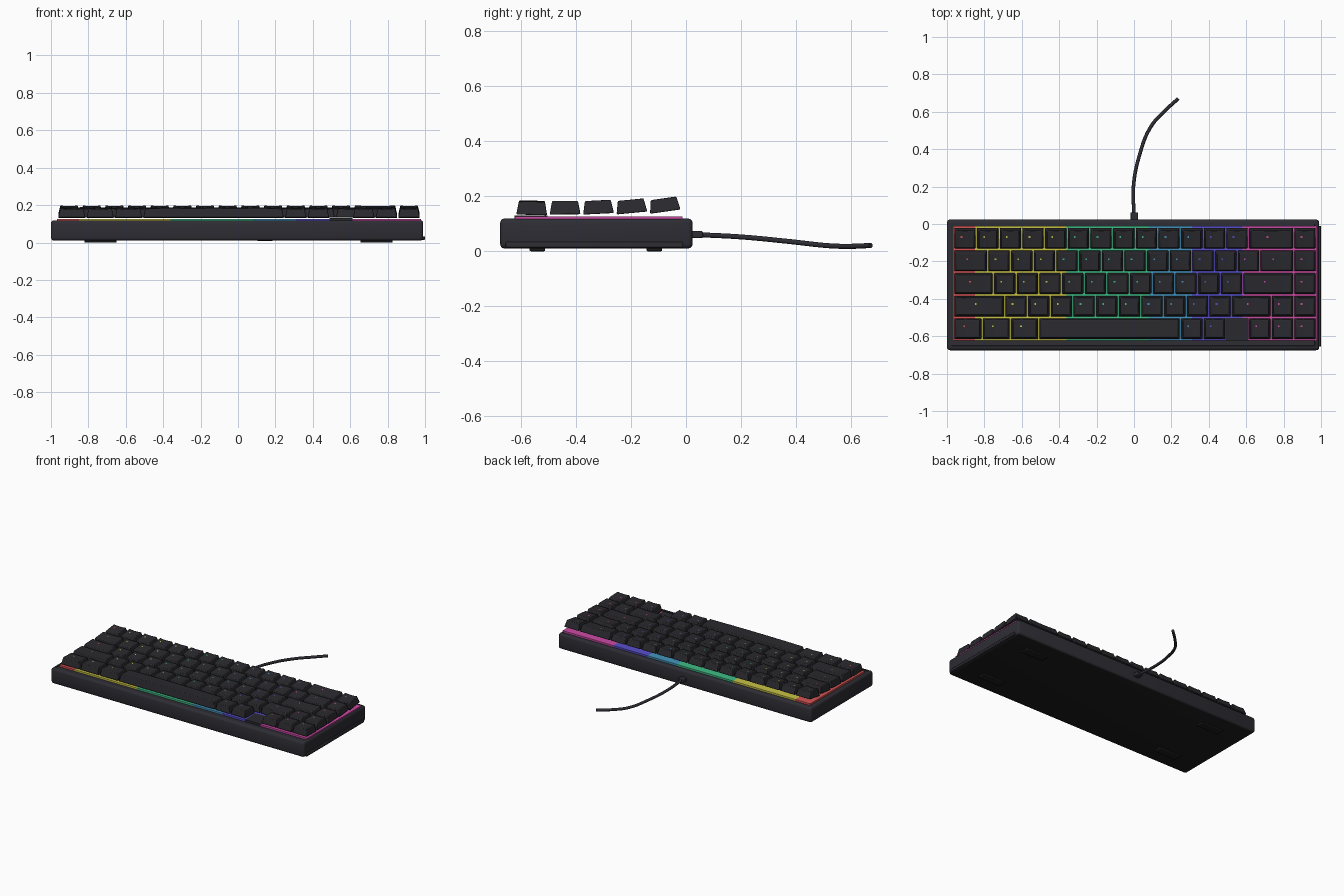
import bpy, bmesh
from math import radians
from mathutils import Matrix, Vector

cube = bpy.data.objects.get("Cube")
if cube:
    bpy.data.objects.remove(cube)


def material(name, rgb):
    m = bpy.data.materials.new(name)
    m.use_nodes = True
    m.diffuse_color = (*rgb, 1)
    m.node_tree.nodes["Principled BSDF"].inputs["Base Color"].default_value = (*rgb, 1)
    return m


CASE = material("charcoal case", (0.026, 0.026, 0.034))
KEY = material("dark keycap", (0.023, 0.023, 0.028))
BASE = material("black underside", (0.012, 0.012, 0.013))

# Backlight bands: name, right-hand limit in x, material
BANDS = [
    ("red", -0.85, material("red light", (0.68, 0.09, 0.09))),
    ("yellow", -0.36, material("yellow light", (0.58, 0.54, 0.06))),
    ("green", 0.08, material("green light", (0.05, 0.5, 0.24))),
    ("cyan", 0.31, material("cyan light", (0.06, 0.3, 0.52))),
    ("violet", 0.58, material("violet light", (0.1, 0.08, 0.6))),
    ("pink", 0.978, material("pink light", (0.6, 0.07, 0.37))),
]


def finish(bm, name, mats, bevel=0):
    bmesh.ops.recalc_face_normals(bm, faces=[f for f in bm.faces if f.material_index == 0])
    me = bpy.data.meshes.new(name)
    bm.to_mesh(me)
    bm.free()
    for m in mats:
        me.materials.append(m)
    ob = bpy.data.objects.new(name, me)
    bpy.context.collection.objects.link(ob)
    if bevel:
        mod = ob.modifiers.new("soft edges", "BEVEL")
        mod.width, mod.segments = bevel, 2
        mod.limit_method, mod.angle_limit = "ANGLE", radians(30)
    return ob


def box_mesh(lo, hi):
    bm = bmesh.new()
    lo, hi = Vector(lo), Vector(hi)
    bmesh.ops.create_cube(bm, size=1, matrix=Matrix.Translation((lo + hi) / 2)
                          @ Matrix.Diagonal((*(hi - lo), 1)))
    return bm


def box(name, lo, hi, mat, bevel=0):
    return finish(box_mesh(lo, hi), name, [mat], bevel)


# Case: rounded slab with a shallow tray in the top and a black underside
bm = box_mesh((-1, -0.675, 0.01), (0.99, 0.024, 0.119))
bmesh.ops.bevel(bm, geom=bm.edges[:], offset=0.016, segments=3, profile=0.5, affect="EDGES")
bm.normal_update()
top = max(bm.faces, key=lambda f: f.calc_center_median().z)
bmesh.ops.inset_region(bm, faces=[top], thickness=0.01)
bmesh.ops.inset_region(bm, faces=[top], thickness=0.002, depth=-0.004)
bm.normal_update()
under = min(bm.faces, key=lambda f: f.calc_center_median().z)
case = finish(bm, "case", [CASE, BASE])
for p in case.data.polygons:
    p.material_index = 1 if p.normal.z < -0.9 else 0

# Side trim and rubber feet
box("side_trim", (0.97, -0.655, 0.014), (1.0, -0.01, 0.033), CASE, 0.004)
for side, x in (("right", -0.735), ("left", 0.74)):
    for end, y in (("front", -0.54), ("back", -0.115)):
        box(f"foot_{end}_{side}", (x - 0.086, y - 0.028, 0), (x + 0.086, y + 0.028, 0.02),
            BASE, 0.004)

# Coloured light bars under the keys
start = -0.967
for name, end, mat in BANDS:
    box(f"backlight_{name}", (start, -0.622, 0.11), (end, -0.012, 0.127), mat)
    start = end


def keycap(name, x, y, z, width, tilt, dish):
    """Tapered cap with a curved top, plus a small glowing mark."""
    w, d, h, taper, steps = width / 2 - 0.003, 0.056, 0.049, 0.011, 8
    bm = bmesh.new()
    rings = []
    for s in (-1, 1):
        ring = [bm.verts.new((-w, s * d, 0)), bm.verts.new((w, s * d, 0))]
        for i in range(steps + 1):
            u = 1 - 2 * i / steps
            ring.append(bm.verts.new((u * (w - taper), s * (d - 0.009),
                                      h - dish * (1 - u * u))))
        rings.append(ring)
        bm.faces.new(ring)
    a, b = rings
    for i in range(len(a)):
        j = (i + 1) % len(a)
        bm.faces.new((a[i], a[j], b[j], b[i]))
    # Mark near the back right of the cap's top
    if dish > 0:
        mx, my, r = -min(w, 0.055) * 0.35, 0.012, 0.0045
        mz = h - dish * (1 - (mx / (w - taper)) ** 2) + 0.0015
        mark = bm.faces.new([bm.verts.new((mx + p * r, my + q * r, mz))
                             for p, q in ((-1, -1), (1, -1), (1, 1), (-1, 1))])
        mark.material_index = 1
    glow = next((m for _, end, m in BANDS if x < end), BANDS[-1][2])
    ob = finish(bm, name, [KEY, glow], 0.004)
    ob.location = (x, y, z)
    ob.rotation_euler.x = radians(tilt)


# Key rows, back to front: base height, tilt, key widths (negative is a blank)
UNIT, LEFT = 0.1212, -0.964
ROWS = [
    ("number", 0.144, 8, [1] * 13 + [2, 1]),
    ("upper", 0.139, 5.5, [1.5] + [1] * 12 + [1.5, 1]),
    ("home", 0.136, 3, [1.75] + [1] * 11 + [2.25, 1]),
    ("lower", 0.134, 0.5, [2.25] + [1] * 10 + [1.75, 1, 1]),
    ("bottom", 0.132, -1.5, [1.25] * 3 + [6.25, 1, 1, -1, 1, 1, 1]),
]
for r, (row, z, tilt, widths) in enumerate(ROWS):
    x, y = LEFT, -0.075 - r * 0.1214
    for k, units in enumerate(widths):
        span = abs(units) * UNIT
        if units < 0:
            box("blank_cover", (x, y - 0.062, 0.11), (x + span, y + 0.058, 0.13), KEY)
        elif units > 5:
            keycap("space_bar", x + span / 2, y, z, span, tilt, -0.003)
        else:
            keycap(f"{row}_row_key_{k + 1}", x + span / 2, y, z, span, tilt, 0.004)
        x += span

# Cable plug and trailing cable
box("cable_plug", (-0.02, 0.01, 0.048), (0.022, 0.062, 0.073), CASE, 0.005)
curve = bpy.data.curves.new("cable", "CURVE")
curve.dimensions = "3D"
curve.bevel_depth, curve.bevel_resolution, curve.use_fill_caps = 0.0095, 3, True
path = [(0, 0.05, 0.06), (-0.003, 0.2, 0.052), (0.03, 0.37, 0.036),
        (0.09, 0.52, 0.02), (0.16, 0.6, 0.018), (0.237, 0.671, 0.021)]
spline = curve.splines.new("BEZIER")
spline.bezier_points.add(len(path) - 1)
for point, co in zip(spline.bezier_points, path):
    point.co = co
    point.handle_left_type = point.handle_right_type = "AUTO"
curve.materials.append(CASE)
bpy.context.collection.objects.link(bpy.data.objects.new("cable", curve))

# Smooth shading with sharp edges kept
bpy.ops.object.select_all(action="DESELECT")
for ob in bpy.context.collection.objects:
    if ob.type == "MESH":
        ob.select_set(True)
        bpy.context.view_layer.objects.active = ob
bpy.ops.object.shade_smooth_by_angle(angle=radians(35))
